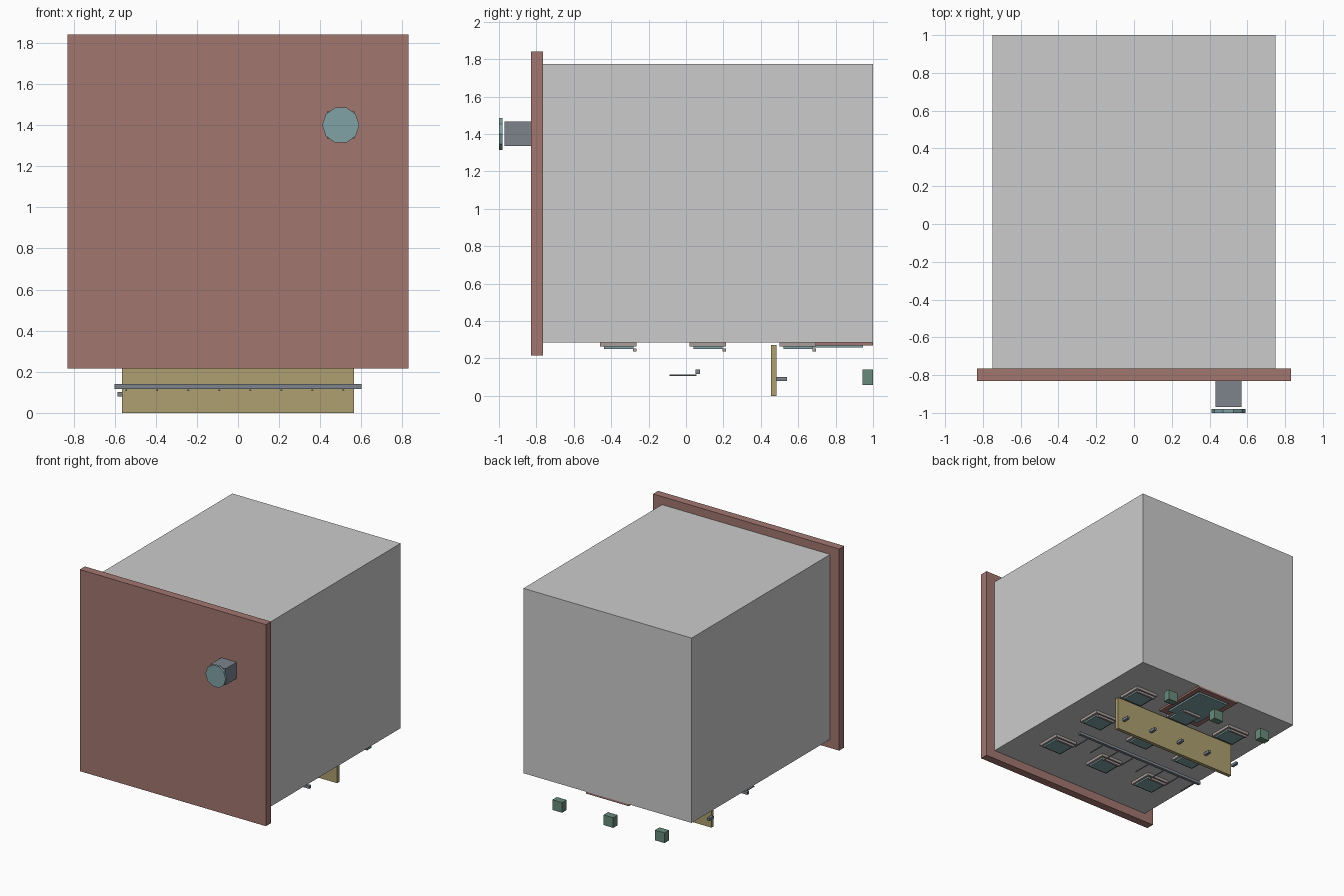
import bpy, bmesh, math

if "Cube" in bpy.data.objects:
    bpy.data.objects.remove(bpy.data.objects["Cube"])


def material(name, rgb):
    m = bpy.data.materials.new(name)
    m.diffuse_color = (*rgb, 1)
    m.use_nodes = True
    m.node_tree.nodes["Principled BSDF"].inputs["Base Color"].default_value = m.diffuse_color
    return m


RED = material("door_red", (0.36, 0.18, 0.16))
TEAL = material("teal", (0.22, 0.36, 0.38))
TAN = material("tan", (0.42, 0.35, 0.16))
GREEN = material("green", (0.14, 0.26, 0.2))
ROSE = material("rose_grey", (0.4, 0.34, 0.33))
STEEL = material("steel", (0.2, 0.23, 0.26))


def finish(name, bm, mat):
    bmesh.ops.recalc_face_normals(bm, faces=bm.faces)
    me = bpy.data.meshes.new(name)
    bm.to_mesh(me)
    bm.free()
    ob = bpy.data.objects.new(name, me)
    bpy.context.collection.objects.link(ob)
    if mat:
        me.materials.append(mat)
    return ob


def box(name, x, y, z, mat=None):
    """Box from (min, max) pairs."""
    bm = bmesh.new()
    bmesh.ops.create_cube(bm, size=1)
    for v in bm.verts:
        v.co = [lo + (c + 0.5) * (hi - lo) for c, (lo, hi) in zip(v.co, (x, y, z))]
    return finish(name, bm, mat)


def prism_y(name, cx, cz, r, y0, y1, sides, mat=None):
    """Regular prism along y with a corner pointing to +x."""
    bm = bmesh.new()
    ring = [bm.verts.new((cx + r * math.cos(2 * math.pi * i / sides), y0,
                          cz + r * math.sin(2 * math.pi * i / sides))) for i in range(sides)]
    face = bm.faces.new(ring)
    ext = bmesh.ops.extrude_face_region(bm, geom=[face], use_keep_orig=True)
    for v in ext["geom"]:
        if isinstance(v, bmesh.types.BMVert):
            v.co.y = y1
    return finish(name, bm, mat)


# Cabinet body and oversized front door
box("cabinet_body", (-0.75, 0.75), (-0.765, 1.0), (0.285, 1.775))
box("front_door", (-0.83, 0.83), (-0.83, -0.765), (0.215, 1.84), RED)

# Door knob: square stem and ten-sided cap
box("knob_stem", (0.432, 0.568), (-0.97, -0.83), (1.335, 1.467), STEEL)
prism_y("knob_cap", 0.5, 1.4, 0.09, -1.0, -0.98, 10, TEAL)

# Grid of trays under the floor, each with a panel and a rear lip
for row, y in enumerate((-0.362, 0.116, 0.597)):
    for col, x in enumerate((-0.462, -0.005, 0.452)):
        tag = f"_{row}_{col}"
        box("tray_frame" + tag, (x - 0.1, x + 0.1), (y - 0.097, y + 0.097), (0.263, 0.285), ROSE)
        box("tray_panel" + tag, (x - 0.082, x + 0.082), (y - 0.077, y + 0.08), (0.251, 0.263), TEAL)
        box("tray_lip" + tag, (x - 0.08, x + 0.08), (y + 0.079, y + 0.097), (0.236, 0.254), ROSE)

# Rear hatch: rim of four strips around a recessed panel
H = (0.27, 0.285)
box("hatch_rim_left", (-0.19, -0.15), (0.53, 1.0), H, RED)
box("hatch_rim_right", (0.15, 0.19), (0.53, 1.0), H, RED)
box("hatch_rim_front", (-0.15, 0.15), (0.53, 0.58), H, RED)
box("hatch_rim_back", (-0.15, 0.15), (0.95, 1.0), H, RED)
box("hatch_panel", (-0.14, 0.14), (0.585, 0.945), (0.26, 0.275), TEAL)

# Peg board with rearward pegs
box("peg_board", (-0.565, 0.565), (0.455, 0.483), (0.0, 0.272), TAN)
for i in range(5):
    x = -0.575 + 0.271 * i
    box(f"peg_{i}", (x - 0.011, x + 0.011), (0.483, 0.54), (0.08, 0.101), STEEL)

# Rail with thin forward prongs
box("prong_rail", (-0.6, 0.6), (0.052, 0.075), (0.117, 0.14), STEEL)
for i in range(8):
    prism_y(f"prong_{i}", -0.544 + 0.151 * i, 0.11, 0.005, -0.088, 0.055, 6, STEEL)

# Three small blocks at the rear
for i, x in enumerate((-0.466, -0.008, 0.448)):
    box(f"rear_block_{i}", (x - 0.043, x + 0.043), (0.943, 1.0), (0.058, 0.14), GREEN)
